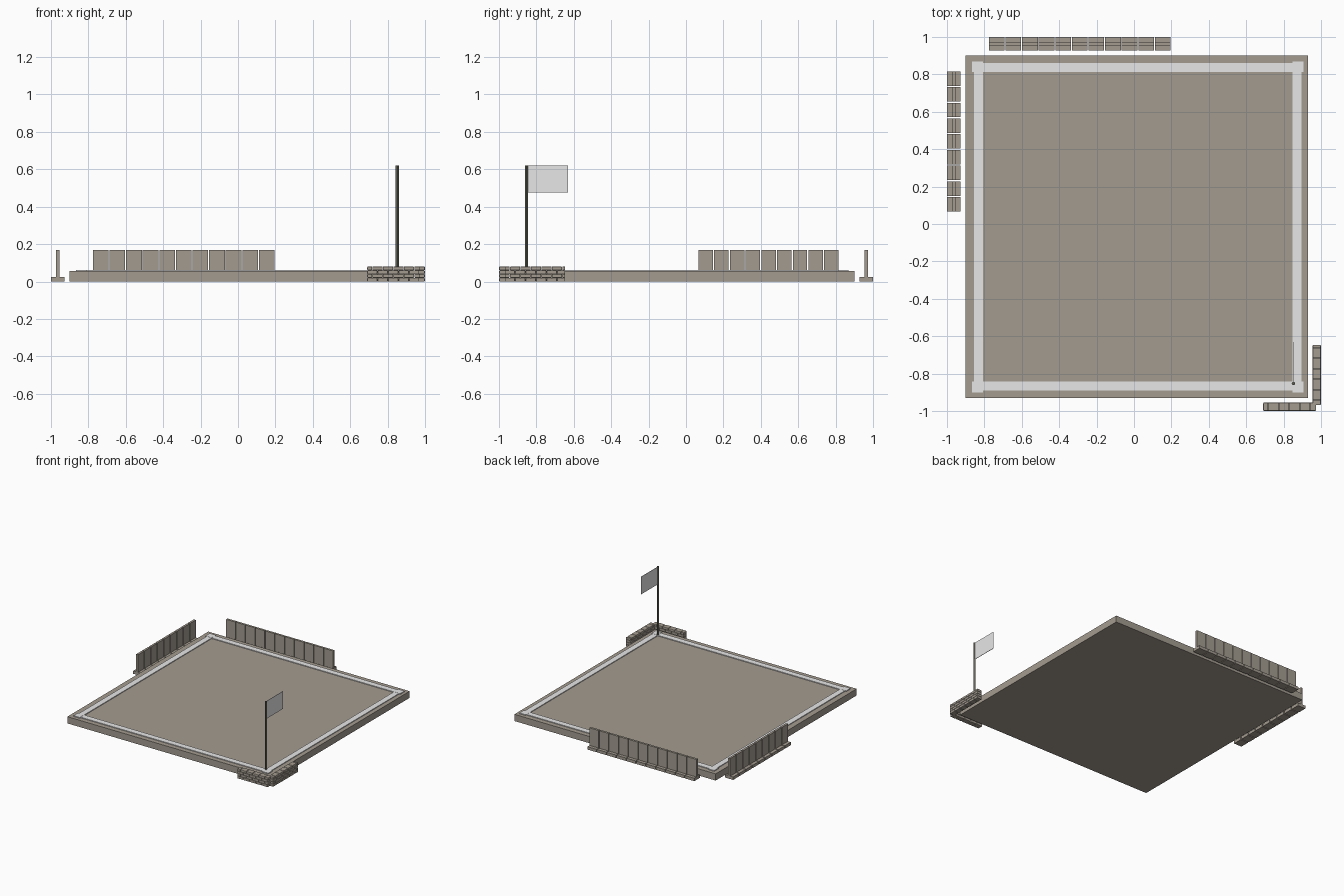
import bpy, bmesh, math
from mathutils import Matrix, Vector

if "Cube" in bpy.data.objects:
    bpy.data.objects.remove(bpy.data.objects["Cube"])


def material(name, rgb):
    m = bpy.data.materials.new(name)
    m.use_nodes = True
    m.diffuse_color = (*rgb, 1)
    m.node_tree.nodes["Principled BSDF"].inputs["Base Color"].default_value = (*rgb, 1)
    return m


stone = material("warm grey", (0.37, 0.33, 0.28))
white = material("pale grey", (0.8, 0.8, 0.8))
dark = material("dark olive", (0.12, 0.12, 0.09))


def add_box(bm, x0, x1, y0, y1, z0, z1):
    centre = Vector((x0 + x1, y0 + y1, z0 + z1)) / 2
    mat = Matrix.Translation(centre) @ Matrix.Diagonal((x1 - x0, y1 - y0, z1 - z0, 1))
    bmesh.ops.create_cube(bm, size=1, matrix=mat)


def finish(name, bm, mat, bevel=0):
    mesh = bpy.data.meshes.new(name)
    bm.to_mesh(mesh)
    bm.free()
    mesh.materials.append(mat)
    ob = bpy.data.objects.new(name, mesh)
    bpy.context.collection.objects.link(ob)
    if bevel:
        mod = ob.modifiers.new("soft edges", "BEVEL")
        mod.width = bevel
        mod.segments = 2
    return ob


# Square base slab
bm = bmesh.new()
add_box(bm, -0.90, 0.93, -0.93, 0.90, 0, 0.055)
finish("base_slab", bm, stone)

# Pale border: four strips and four corner pads
bm = bmesh.new()
cx, cy, half, inner = 0.02, -0.015, 0.885, 0.828
for s in (-1, 1):
    a, b = sorted((s * inner, s * (half - 0.01)))
    add_box(bm, cx + a, cx + b, cy - inner, cy + inner, 0.05, 0.061)
    add_box(bm, cx - inner, cx + inner, cy + a, cy + b, 0.05, 0.061)
    for t in (-1, 1):
        px, py = cx + s * (half + inner) / 2, cy + t * (half + inner) / 2
        r = (half - inner) / 2
        add_box(bm, px - r, px + r, py - r, py + r, 0.05, 0.062)
finish("border", bm, white)


# Rows of inverted T wall panels, built along x and then placed
def barrier(name, count, pitch, width, place):
    bm = bmesh.new()
    for i in range(count):
        x = i * pitch
        add_box(bm, x, x + width, -0.036, 0.036, 0, 0.024)
        add_box(bm, x, x + width, -0.009, 0.009, 0.024, 0.168)
    bm.transform(place)
    finish(name, bm, stone)


barrier("back_barrier", 11, 0.0888, 0.084, Matrix.Translation((-0.776, 0.964, 0)))
barrier("right_barrier", 9, 0.0840, 0.077,
        Matrix.Translation((-0.964, 0.067, 0)) @ Matrix.Rotation(math.pi / 2, 4, "Z"))


# Staggered sandbag walls around the flag corner
def sandbags(name, length, place):
    bm = bmesh.new()
    bag, high = 0.056, 0.02
    for row in range(4):
        x = 0.0
        step = bag if row % 2 == 0 else bag / 2
        while x < length - 0.01:
            end = min(x + step, length)
            z = row * high
            add_box(bm, x + 0.001, end - 0.001, -0.022, 0.022, z, z + high)
            x, step = end, bag
    bm.transform(place)
    finish(name, bm, stone, 0.004)


sandbags("front_sandbags", 0.285, Matrix.Translation((0.69, -0.977, 0)))
sandbags("left_sandbags", 0.325,
         Matrix.Translation((0.977, -0.97, 0)) @ Matrix.Rotation(math.pi / 2, 4, "Z"))

# Flagpole and flag
bm = bmesh.new()
bmesh.ops.create_cone(bm, cap_ends=True, segments=12, radius1=0.009, radius2=0.009,
                      depth=0.57, matrix=Matrix.Translation((0.852, -0.853, 0.335)))
finish("flagpole", bm, dark)
bpy.context.view_layer.objects.active = bpy.data.objects["flagpole"]
bpy.data.objects["flagpole"].select_set(True)
bpy.ops.object.shade_smooth_by_angle()

bm = bmesh.new()
add_box(bm, 0.8505, 0.8535, -0.85, -0.632, 0.476, 0.62)
finish("flag", bm, white)
